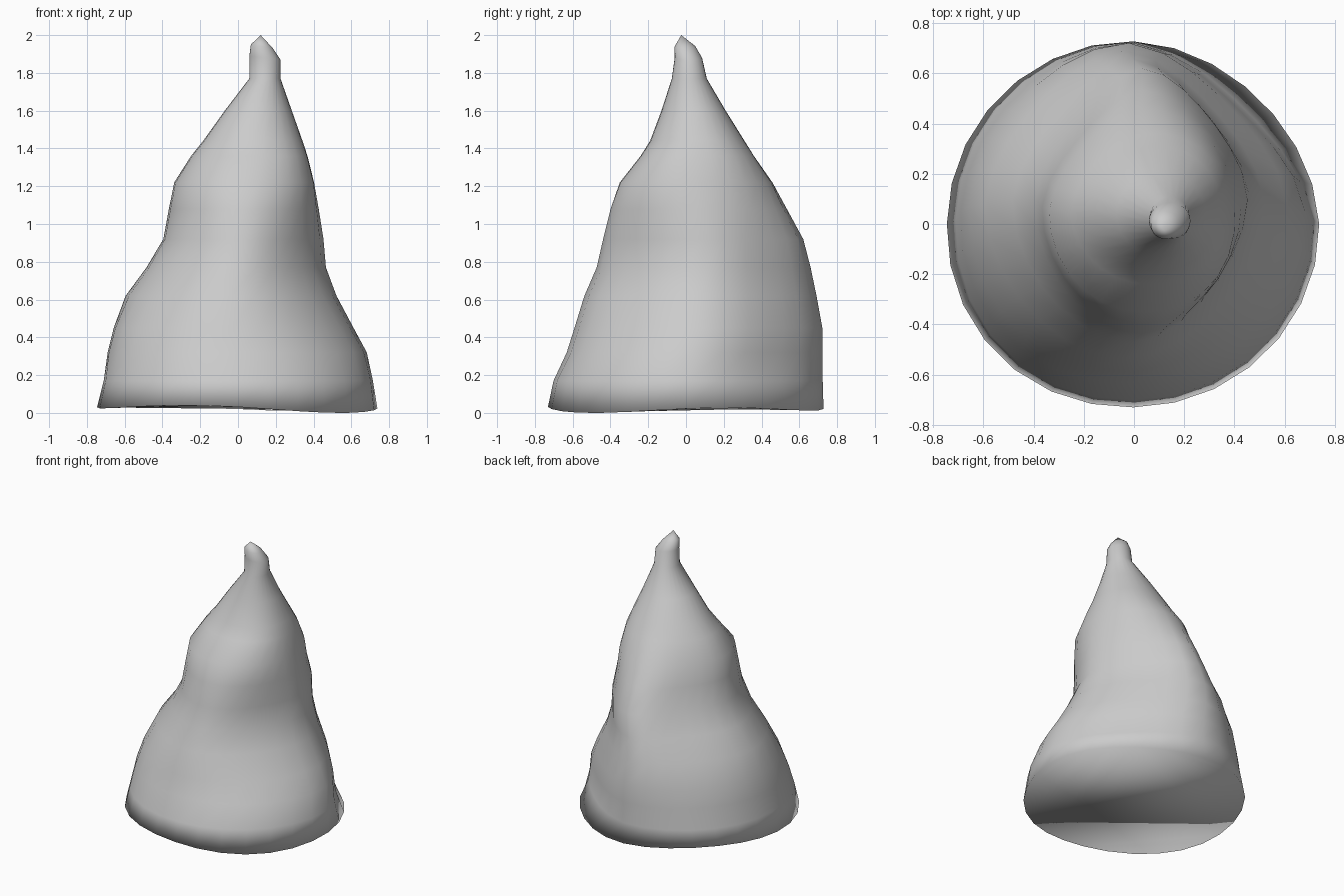
import bpy, bmesh, math

if "Cube" in bpy.data.objects:
    bpy.data.objects.remove(bpy.data.objects["Cube"])

SIDES = 28
# Section profile: height, left x, right x, front y, back y
RINGS = [
    (0.00, -.745, .74, -.73, .73),
    (0.17, -.71, .72, -.70, .73),
    (0.32, -.69, .69, -.63, .73),
    (0.45, -.66, .62, -.59, .73),
    (0.62, -.60, .53, -.54, .70),
    (0.77, -.49, .475, -.475, .67),
    (0.92, -.40, .46, -.44, .63),
    (1.08, -.37, .43, -.40, .54),
    (1.22, -.34, .40, -.35, .46),
    (1.36, -.25, .365, -.24, .36),
    (1.44, -.185, .34, -.19, .31),
    (1.60, -.07, .285, -.13, .21),
    (1.77, .06, .225, -.075, .11),
    (1.88, .06, .225, -.06, .085),
    (1.94, .068, .185, -.06, .05),
]
# Dents per ring on the front-right, back-right, back-left, front-left diagonals
DENTS = [(0, .04, 0, -.02), (0, .13, .01, -.03), (.02, .15, .04, -.04), (.04, .13, .07, -.02),
         (.06, .13, .11, .04), (.09, .14, .15, .04), (.08, .12, .16, .02), (.02, .07, .15, .02),
         (-.05, -.01, .11, 0), (-.05, -.05, .08, 0), (-.03, -.03, .05, 0)]
DIAGONALS = [math.radians(d) for d in (-42, 45, 135, -135)]


def bump(a, centre):
    d = math.remainder(a - centre, 2 * math.pi)
    return max(0.0, math.cos(1.8 * d)) ** 1.5 if abs(d) < 0.87 else 0.0


bm = bmesh.new()

# Soft cone wall with dents
rings = []
for n, (z, xl, xr, yf, yb) in enumerate(RINGS):
    cx, cy = (xl + xr) / 2, (yf + yb) / 2
    rx, ry = (xr - xl) / 2, (yb - yf) / 2
    dents = DENTS[n] if n < len(DENTS) else (0, 0, 0, 0)
    ring = []
    for i in range(SIDES):
        a = 2 * math.pi * i / SIDES
        k = 1 - sum(d * bump(a, c) for d, c in zip(dents, DIAGONALS))
        h = z
        if z == 0:  # wavy hem
            h = 0.03 - 0.014 * math.cos(a + 0.3) + 0.014 * math.sin(3 * a + 0.8)
        if z > 1.8:  # tilted knob
            h -= 0.01 * math.cos(a)
        ring.append(bm.verts.new((cx + rx * k * math.cos(a), cy + ry * k * math.sin(a), h)))
    rings.append(ring)
for lo, hi in zip(rings, rings[1:]):
    for i in range(SIDES):
        j = (i + 1) % SIDES
        bm.faces.new((lo[i], lo[j], hi[j], hi[i]))

# Pointed tip
tip = bm.verts.new((0.12, -0.025, 2.0))
for i in range(SIDES):
    bm.faces.new((rings[-1][i], rings[-1][(i + 1) % SIDES], tip))

# Closed underside sharing the hem
base = rings[0]
low = min(v.co.z for v in base)
for v in base:
    v.co.z -= low
cap = bm.faces.new(list(reversed(base)))
bmesh.ops.triangulate(bm, faces=[cap])

mesh = bpy.data.meshes.new("soft_cone_hat")
bm.to_mesh(mesh)
bm.free()
for p in mesh.polygons:
    p.use_smooth = True
hat = bpy.data.objects.new("soft_cone_hat", mesh)
bpy.context.collection.objects.link(hat)
